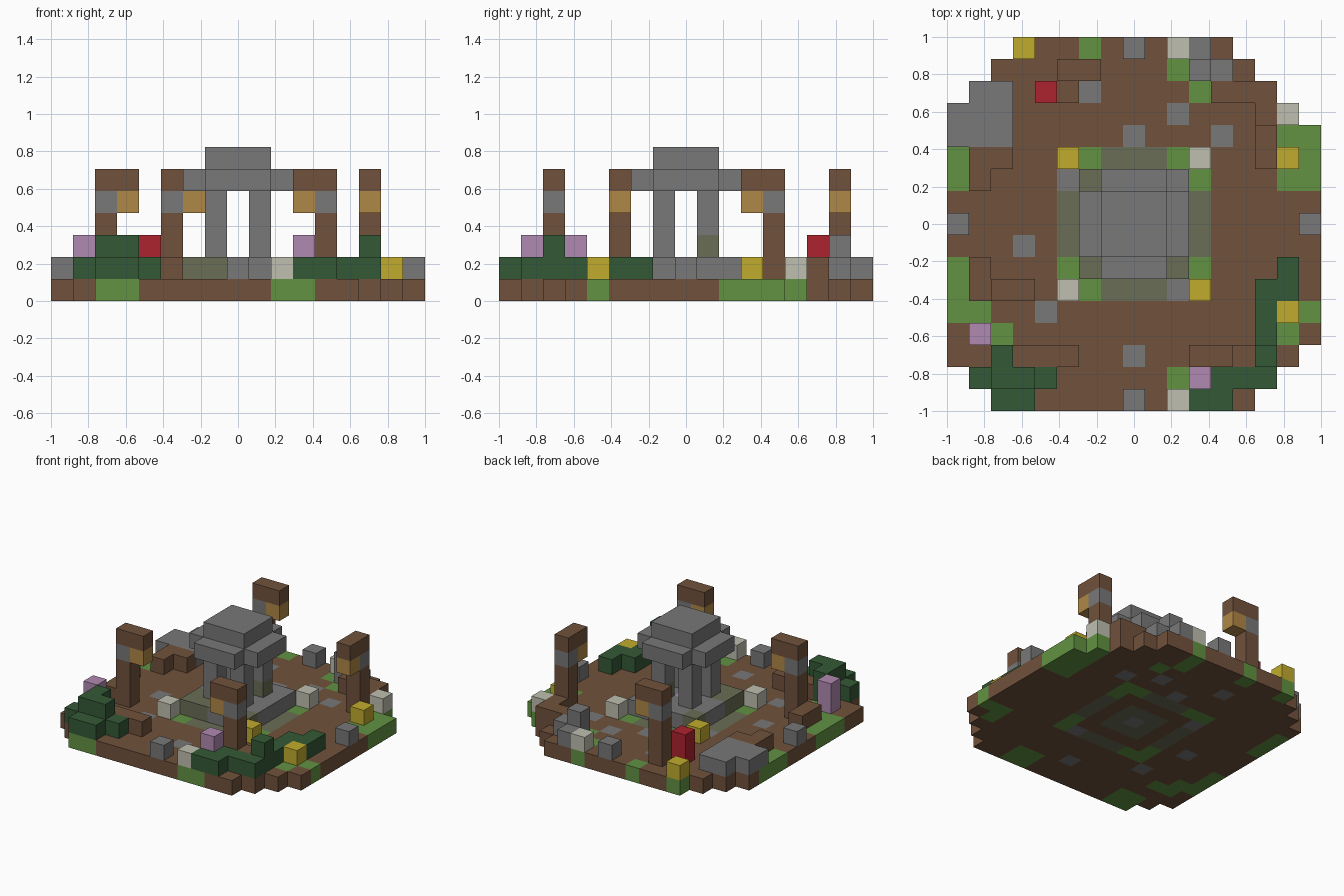
import bpy
import bmesh
from mathutils import Vector

cube = bpy.data.objects.get("Cube")
if cube:
    bpy.data.objects.remove(cube, do_unlink=True)

UNIT = 2 / 17  # edge of one block


def linear(value):
    value /= 255
    return value / 12.92 if value <= 0.04045 else ((value + 0.055) / 1.055) ** 2.4


def make_material(name, *rgb):
    colour = [linear(v) for v in rgb] + [1]
    mat = bpy.data.materials.new(name)
    mat.diffuse_color = colour
    mat.use_nodes = True
    for node in mat.node_tree.nodes:
        if node.type == 'BSDF_PRINCIPLED':
            node.inputs["Base Color"].default_value = colour
    return mat


soil = make_material("soil_brown", 113, 82, 60)
stone = make_material("stone_grey", 120, 120, 120)
moss = make_material("mossy_stone", 105, 109, 85)
turf = make_material("grass_green", 98, 146, 66)
leaf = make_material("leaf_dark_green", 52, 88, 54)
yellow = make_material("petal_yellow", 193, 172, 45)
white = make_material("petal_white", 191, 191, 176)
red = make_material("petal_red", 172, 34, 46)
purple = make_material("petal_purple", 177, 138, 177)
amber = make_material("lantern_amber", 176, 136, 70)


def rect(x, y, x2=None, y2=None):
    """Block columns from (x, y) to (x2, y2), both included."""
    x2 = x if x2 is None else x2
    y2 = y if y2 is None else y2
    return {(i, j) for i in range(x, x2 + 1) for j in range(y, y2 + 1)}


def cells(*rects):
    return set().union(*(rect(*r) for r in rects))


def raise_up(plan, low, high=None, mat=soil):
    """Turn a plan of columns into blocks between two layers."""
    high = low if high is None else high
    return {(x, y, z): mat for x, y in plan for z in range(low, high + 1)}


def build(name, blocks):
    """Join blocks into one mesh and keep only the outer faces."""
    mats = list(dict.fromkeys(blocks.values()))
    bm = bmesh.new()
    for cell, mat in blocks.items():
        centre = Vector(cell) + Vector((0, 0, 0.5))
        for axis in range(3):
            for sign in (-1, 1):
                normal = Vector((0, 0, 0))
                normal[axis] = sign
                near = tuple(int(c + n) for c, n in zip(cell, normal))
                if near in blocks:
                    continue
                u = Vector((0, 0, 0))
                u[(axis + 1) % 3] = 0.5
                v = normal.cross(u)
                corners = (-u - v, u - v, u + v, v - u)
                face = bm.faces.new([bm.verts.new((centre + normal / 2 + c) * UNIT)
                                     for c in corners])
                face.material_index = mats.index(mat)
    bmesh.ops.remove_doubles(bm, verts=bm.verts, dist=UNIT / 100)
    mesh = bpy.data.meshes.new(name)
    bm.to_mesh(mesh)
    bm.free()
    for mat in mats:
        mesh.materials.append(mat)
    obj = bpy.data.objects.new(name, mesh)
    bpy.context.collection.objects.link(obj)


# Ground slab with stepped corners
ground_plan = cells((-8, -5, 8, 4), (-8, 5, 7), (-7, 6, 6), (-6, 7, 5), (-5, 8, 4),
                    (-8, -6, 7), (-7, -7, 6), (-6, -8, 5))
ground = raise_up(ground_plan, 0)

# Grass patches, paving and the shrine's ring, set flush in the ground
grass = cells((-5, 8), (-2, 8), (2, 7, 2, 8), (3, 6), (-8, 2, -8, 4), (7, 2, 8, 4),
              (7, 5), (-8, -4, -8, -2), (-7, -5, -7, -4), (-6, -5), (7, -4, 8),
              (7, -5), (-6, -8, -5, -7), (2, -8, 3, -7))
paving = cells((-2, 6), (2, 5), (0, 4), (4, 4), (-5, -1), (-4, -4), (0, -6))
ring = rect(-3, -3, 3, 3) - rect(-2, -2, 2, 2)
ring_moss = {(x, y) for x, y in ring if min(abs(x), abs(y)) < 2} | rect(-1, -1, 1, 1)
ring_stone = cells((-3, 2), (2, -3), (0, 0))
for plan, mat in ((ring, turf), (grass, turf), (paving, stone),
                  (ring_moss, moss), (ring_stone, stone)):
    ground.update(raise_up(plan, 0, mat=mat))
build("ground", ground)

# Shrine plinth with mossy corners and a purple heart
plinth = raise_up(rect(-2, -2, 2, 2), 1, mat=stone)
plinth.update(raise_up(cells((-2, -2, -1), (-2, -1), (2, -2), (-2, 2)), 1, mat=moss))
plinth[0, 0, 1] = purple
build("shrine_plinth", plinth)

# Four shrine pillars, one with a mossy foot
for x in (-1, 1):
    for y in (-1, 1):
        pillar = raise_up({(x, y)}, 2, 4, stone)
        if x > 0 and y > 0:
            pillar[x, y, 2] = moss
        build("shrine_pillar", pillar)

# Cross-shaped roof with a smaller cap
roof = raise_up(rect(-2, -1, 2, 1) | rect(-1, -2, 1, 2), 5, mat=stone)
roof.update(raise_up(rect(-1, -1, 1, 1), 6, mat=stone))
build("shrine_roof", roof)

# Lantern posts: stone collar, one-block arm, hanging lantern
for x, y, dx, dy in ((-3, 7, 1, 0), (-6, -3, 1, 0), (4, -6, -1, 0), (6, 4, 0, -1)):
    post = raise_up({(x, y)}, 1, 5)
    post[x, y, 4] = stone
    post[x + dx, y + dy, 5] = soil
    build("lantern_post", post)
    build("lantern", {(x + dx, y + dy, 4): amber})

# Low earth banks
for plan in (cells((-3, 6)), cells((-7, 3, -6), (-7, 2)), cells((4, 6, 6), (6, 5)),
             cells((-7, -3, -7, -2)), cells((-5, -6, -3)), cells((5, -6))):
    build("earth_bank", raise_up(plan, 1))

# Bushes, each with a taller part
left_bush = raise_up(cells((-6, -6), (-7, -7, -4), (-6, -8, -5)), 1, mat=leaf)
left_bush.update(raise_up(cells((-6, -7, -5), (-6, -6)), 2, mat=leaf))
build("right_front_bush", left_bush)
right_bush = raise_up(cells((7, -3, 7, -2), (6, -6, 6, -3), (4, -7, 6), (3, -8, 4)),
                      1, mat=leaf)
right_bush.update(raise_up({(6, -6)}, 2, mat=leaf))
build("left_front_bush", right_bush)

# Boulders
build("flat_boulder", raise_up(cells((-8, 4, -6, 5), (-7, 6, -6)), 1, mat=stone))
back_boulder = raise_up(cells((3, 7, 4), (3, 8)), 1, mat=stone)
back_boulder[3, 7, 2] = stone
build("back_boulder", back_boulder)
for x, y in ((0, 8), (0, -8), (8, 0), (-8, 0)):
    build("edge_stone", {(x, y, 1): stone})

# Flowers: short ones and two-block ones
short = {yellow: ((-5, 8), (7, 3), (7, -4), (-3, 3), (3, -3)),
         white: ((2, 8), (7, 5), (3, 3), (-3, -3), (2, -8))}
tall = {purple: ((-7, -5), (3, -7)), red: ((-4, 6),)}
for name, group, top in (("short_flower", short, 1), ("tall_flower", tall, 2)):
    for mat, spots in group.items():
        for spot in spots:
            build(name, raise_up({spot}, 1, top, mat))
